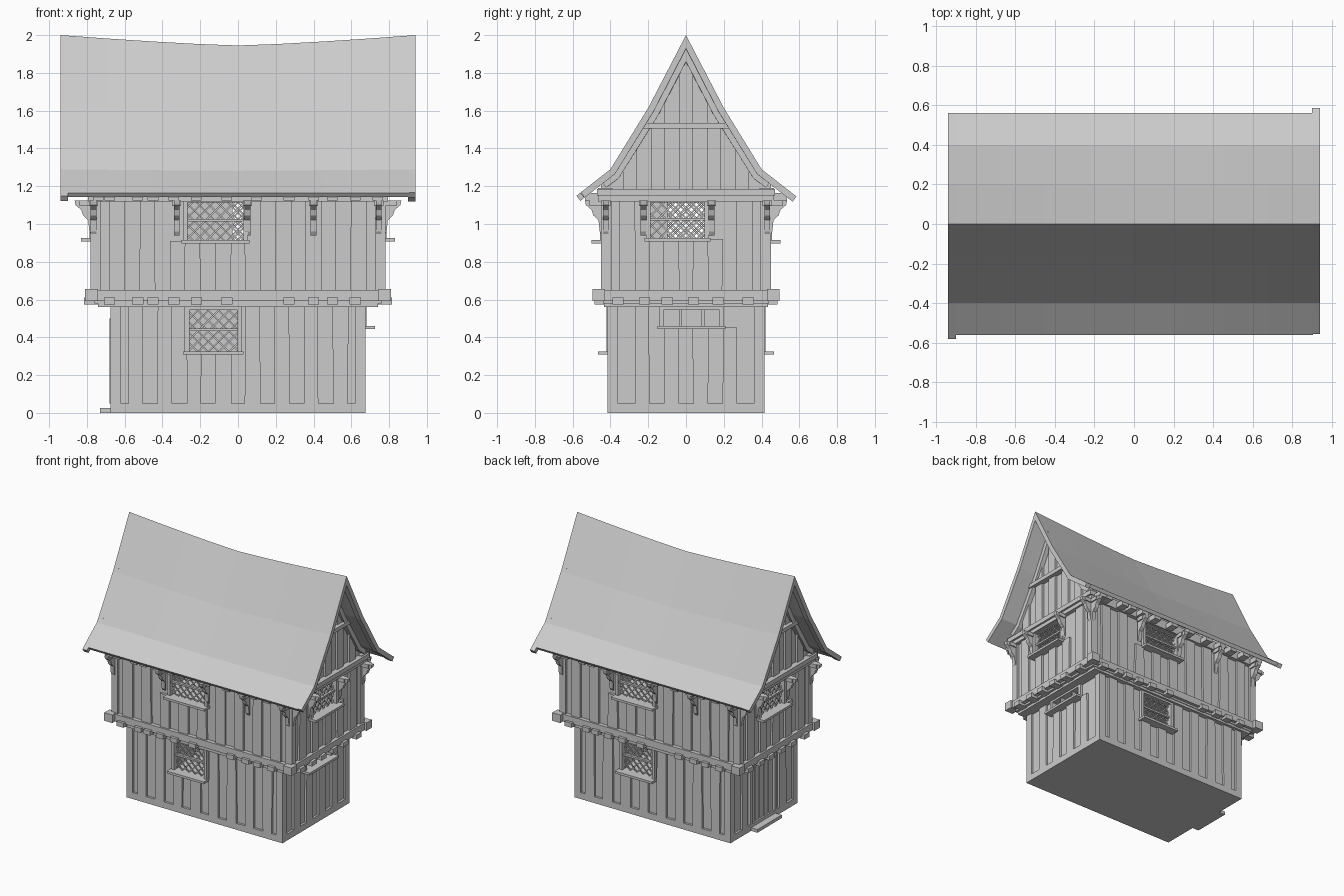
import bpy, bmesh, math, random
from mathutils import Matrix, Vector

if "Cube" in bpy.data.objects:
    bpy.data.objects.remove(bpy.data.objects["Cube"])
random.seed(4)

mat = bpy.data.materials.new("plain grey")
mat.diffuse_color = (0.6, 0.6, 0.6, 1)
mat.use_nodes = True
mat.node_tree.nodes["Principled BSDF"].inputs["Base Color"].default_value = mat.diffuse_color
parts = {}


def part(name):
    return parts.setdefault(name, bmesh.new())


def turn(k):
    return Matrix.Rotation(k * math.pi / 2, 4, 'Z')


def prism(name, pts, vec, k=0):
    """Extrude a polygon along vec; k = side (0 front, 1 right, 2 back, 3 left)."""
    bm, m = part(name), turn(k)
    a = [bm.verts.new(m @ Vector(p)) for p in pts]
    b = [bm.verts.new(m @ (Vector(p) + Vector(vec))) for p in pts]
    bm.faces.new(a)
    bm.faces.new(b[::-1])
    for i in range(len(a)):
        j = (i + 1) % len(a)
        bm.faces.new((a[i], b[i], b[j], a[j]))


def box(name, u0, u1, n0, n1, z0, z1, k=0):
    """Box in wall coordinates: u along the wall, n outwards, z up."""
    prism(name, [(u0, -n0, z0), (u1, -n0, z0), (u1, -n1, z0), (u0, -n1, z0)], (0, 0, z1 - z0), k)


# ---- wall with close studding, one opening, lattice and sill
def wall(tag, k, hu, n, z0, z1, win, pitch, sill=True, kind="lattice"):
    a, b, c, d = win
    p = tag + "_panels"
    box(p, -hu + .02, a, n - .05, n - .017, z0, z1, k)
    box(p, b, hu - .02, n - .05, n - .017, z0, z1, k)
    if c > z0 + .01:
        box(p, a, b, n - .05, n - .017, z0, c, k)
    if d < z1 - .01:
        box(p, a, b, n - .05, n - .017, d, z1, k)
    s = tag + "_studs"
    for sg in (-1, 1):
        box(s, sg * hu, sg * (hu - .055), n - .05, n, z0, z1, k)
    count = int((2 * hu - .1) / pitch)
    for i in range(count):
        u = (i - (count - 1) / 2) * pitch
        w0, w1 = (.04 + random.uniform(-.004, .004) for _ in range(2))
        top = z1
        if u + .04 > a - .02 and u - .04 < b + .02:
            if u - .04 > a - .02 and u + .04 < b + .02 or c > z0 + .2:
                top = c
            if kind == "door":
                continue
        prism(s, [(u - w0, 0 - n + .02, z0), (u + w0, -n + .02, z0),
                  (u + w1, -n + .02, top), (u - w1, -n + .02, top)], (0, -.02, 0), k)
    f = tag + "_window_frame"
    for x in (a, b):
        box(f, x - .012, x + .012, n - .05, n + .005, c, d, k)
    box(f, a, b, n - .05, n + .004, d - .015, d, k)
    if sill:
        box(tag + "_sill", a - .02, b + .02, n - .05, n + .05, c - .012, c + .006, k)
    if kind == "lattice":
        h = d - c
        for sg in (-1, 1):
            for i in range(-8, 16):
                u = a + i * .055
                lo, hi = u, u + h        # 45 degree bar clipped to the opening
                l2, h2 = max(lo, a), min(hi, b)
                if h2 - l2 < .02:
                    continue
                q = [(l2, c + l2 - lo), (h2, c + h2 - lo)]
                if sg < 0:
                    q = [(a + b - x, z) for x, z in q]
                (x0, y0), (x1, y1) = q
                t = .006
                nn = n - .025 + sg * .004
                prism(tag + "_lattice", [(x0, -nn, y0 - t), (x1, -nn, y1 - t), (x1, -nn, y1 + t),
                                         (x0, -nn, y0 + t)], (0, .008, 0), k)
        box(tag + "_lattice", a, b, n - .03, n - .008, c + h * .5 - .007, c + h * .5 + .007, k)


LX, LY, UX, UY = .675, .415, .78, .45
lw, uw, gw = (-.27, .01, .32, .56), (-.28, .04, .91, 1.13), (-.20, .11, .92, 1.13)
for k in (0, 2):
    wall("lower", k, LX, LY, .05, .57, lw, .155)
    wall("upper", k, UX, UY, .64, 1.13, uw, .16)
for k in (1, 3):
    wall("upper", k, UY, UX, .64, 1.13, gw, .155)
wall("lower", 1, LY, LX, .05, .57, (-.13, .19, .455, .56), .155, kind="open")
wall("lower", 3, LY, LX, .05, .57, (-.16, .14, .05, .50), .155, sill=False, kind="door")

# ---- door of vertical planks, step, and bars of the low side window
for i in range(5):
    u = -.148 + i * .0555
    box("door_planks", u, u + .05, LX - .04, LX - .012, .04, .49, 3)
box("door_back", -.16, .14, LX - .05, LX - .03, .03, .5, 3)
box("door_step", -.16, .14, LX - .02, .73, 0, .025, 3)
for u in (-.03, .09):
    box("low_window_bars", u - .008, u + .008, LX - .04, LX - .01, .455, .56, 1)

# ---- floors and horizontal beams
box("ground_sill", -LX, LX, -LY, LY, 0, .05)
box("jetty_beam", -.74, .74, -.435, .435, .56, .58)
box("jetty_floor", -.76, .76, -.44, .44, .58, .61)
box("attic_floor", -.77, .77, -.44, .44, 1.12, 1.15)
for k in range(4):
    hu, n = ((UX, UY), (UY, UX))[k % 2]
    box("upper_sill_beam", -hu - .012, hu + .012, n - .06, n + .014, .595, .65, k)
    box("wall_plate", -hu - .015, hu + .015, n - .06, n + .015, 1.12, (1.19, 1.175)[k % 2], k)
    # joist ends under the jetty and under the eaves
    spots = ((-.68, -.53, -.45, -.34, -.22, -.06, .27, .40, .50, .62),
             (-.36, -.22, -.10, .04, .17, .33))[k % 2]
    for u in spots:
        box("joist_ends", u - .03, u + .03, n - .1, n + .035, .575, .61, k)
    if k % 2 == 0:
        for u in (-.74,) + spots + (.1, .74):
            box("eaves_joists", u - .028, u + .028, n - .05, n + .085, 1.125, 1.165, k)
    # curved brackets
    prof = [(0, .94), (.012, .96), (.018, 1.02), (.045, 1.045), (.055, 1.075),
            (.085, 1.1), (.09, 1.125), (0, 1.125)]
    for u in ((-.765, -.325, .05, .40, .745), (-.425, -.225, .135, .43))[k % 2]:
        prism("eaves_brackets", [(u - .015, -n - o + .005, z) for o, z in prof], (.03, 0, 0), k)
        box("bracket_caps", u - .024, u + .024, n, n + .06, 1.095, 1.125, k)
for sx in (-1, 1):
    for sy in (-1, 1):
        box("corner_blocks", sx * .74, sx * .81, sy * .43, sy * .495, .592, .655)

# ---- roof profile with sagging ridge
BASE = [(0, 2.0), (.2, 1.615), (.4, 1.29), (.56, 1.165)]


def section(x, t, ext=(.56, .56), lift=0.0):
    """Closed ring: outer profile from -y to +y, then inner profile at depth t."""
    def half(e, sg):
        out, inn = [], []
        for i, (y, z) in enumerate(BASE):
            if i == 3:
                z -= (e - y) * .78
                y = e
            sag = .055 * (1 - abs(x / .94) ** 1.3) * max(0, (z - 1.165) / .835)
            oy, oz = ((0, 2.1), (.87, .5), (.7, .75), (.6, .8))[i]
            out.append((sg * (y + lift * oy), z - sag + lift * oz))
            inn.append((sg * (y - t * oy), z - sag - t * oz))
        return out, inn
    lo, li = half(ext[0], -1)
    ro, ri = half(ext[1], 1)
    return lo[::-1] + ro[1:], li[::-1] + ri[1:]


def loft(name, xs, t, ext=(.56, .56), t0=0.0):
    bm, rows = part(name), []
    for x in xs:
        o, i = section(x, t, ext)
        if t0:
            o = section(x, t0, ext)[1]
        rows.append([bm.verts.new((x, y, z)) for y, z in o + i[::-1]])
    n = len(rows[0])
    for r, s in zip(rows, rows[1:]):
        for i in range(n):
            j = (i + 1) % n
            bm.faces.new((r[i], r[j], s[j], s[i]))
    for r in (rows[0], rows[-1]):
        for i in range(n // 2 - 1):
            bm.faces.new((r[i], r[i + 1], r[n - 2 - i], r[n - 1 - i]))


loft("roof", [-.905, -.68, -.45, -.22, 0, .22, .45, .68, .905], .028)
loft("bargeboard_left", [-.94, -.9], .034, (.58, .562))
loft("bargeboard_right", [.9, .94], .034, (.557, .585))


def roof_under(y):
    pts = section(.78, .03)[1][3:]
    for (y0, z0), (y1, z1) in zip(pts, pts[1:]):
        if y0 <= y <= y1:
            return z0 + (z1 - z0) * (y - y0) / (y1 - y0)
    return pts[-1][1]


# ---- gables with studs, collar, tie beam and rafters
for k, sx in ((1, 1), (3, -1)):
    ys = [-.45, -.38, -.18, 0, .18, .38, .45]
    ring = [(y, -.765, roof_under(abs(y))) for y in ys]
    prism("gable_panels", [(-.45, -.765, 1.15)] + ring + [(.45, -.765, 1.15)], (0, .03, 0), k)
    for i in range(-2, 3):
        u = i * .148
        pts = [(u - .037, -.76, 1.17), (u + .037, -.76, 1.17),
               (u + .037, -.76, roof_under(abs(u + .037)))]
        if i == 0:
            pts.append((0, -.76, roof_under(0)))
        pts.append((u - .037, -.76, roof_under(abs(u - .037))))
        prism("gable_studs", pts, (0, -.022, 0), k)
    box("gable_collar", -.235, .235, .75, .81, 1.505, 1.535, k)
    box("gable_tie_beam", -.47, .47, .75, .81, 1.15, 1.185, k)
    loft("gable_rafters", [sx * .75, sx * .8], .062, (.46, .46), .026)

# ---- turn every part into an object
for name, bm in parts.items():
    bmesh.ops.recalc_face_normals(bm, faces=bm.faces)
    me = bpy.data.meshes.new(name)
    bm.to_mesh(me)
    bm.free()
    me.materials.append(mat)
    bpy.context.collection.objects.link(bpy.data.objects.new(name, me))
